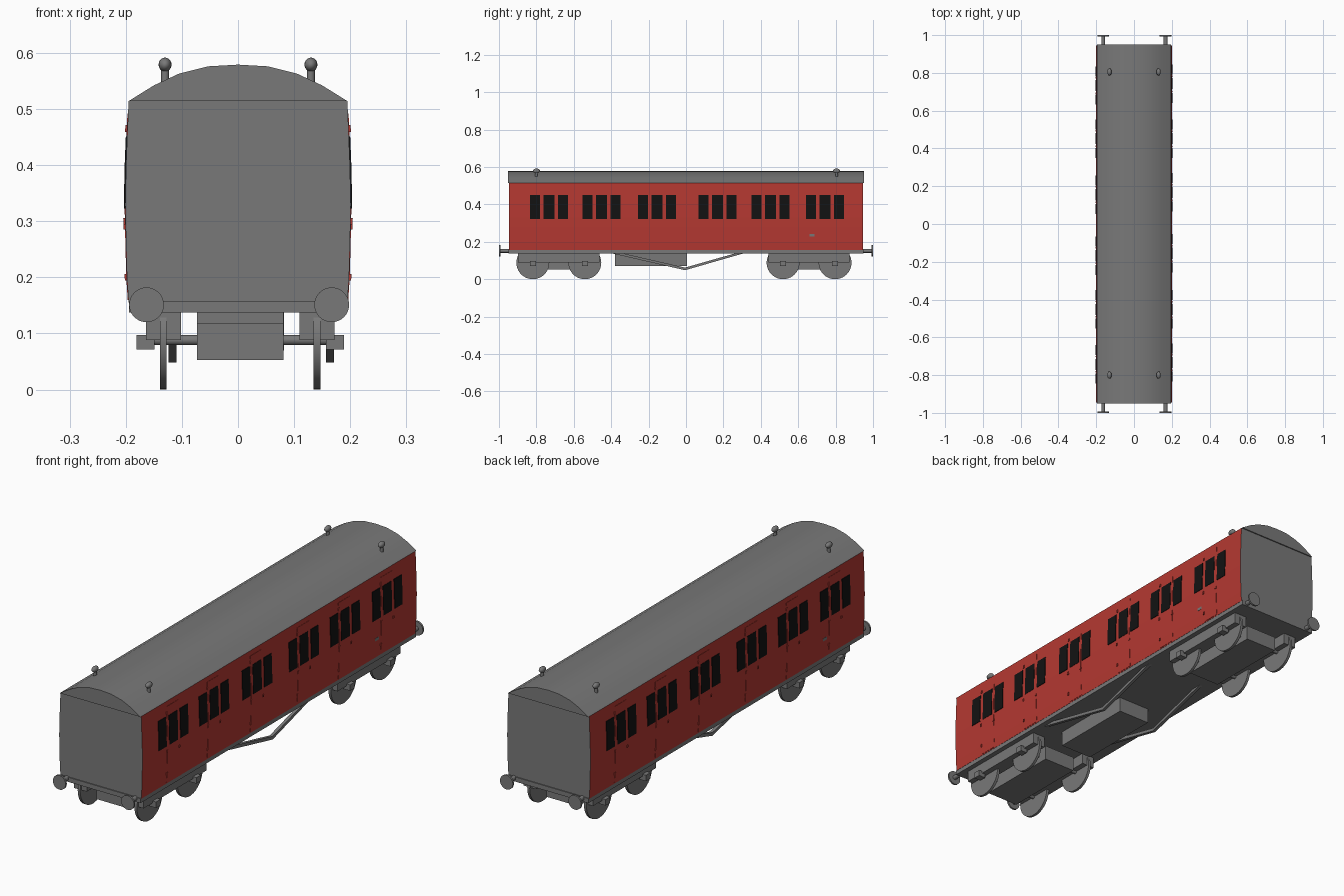
import bpy, bmesh, math
from mathutils import Vector, Matrix

if "Cube" in bpy.data.objects:
    bpy.data.objects.remove(bpy.data.objects["Cube"])


def material(name, rgb):
    m = bpy.data.materials.new(name)
    m.diffuse_color = (*rgb, 1)
    m.use_nodes = True
    m.node_tree.nodes["Principled BSDF"].inputs["Base Color"].default_value = m.diffuse_color
    return m


GREY = material("grey", (0.19, 0.19, 0.19))
RED = material("dark red", (0.46, 0.04, 0.031))
BLACK = material("window black", (0.006, 0.006, 0.006))


def finish(name, bm, *mats, smooth=False):
    bmesh.ops.recalc_face_normals(bm, faces=bm.faces)
    me = bpy.data.meshes.new(name)
    bm.to_mesh(me)
    bm.free()
    for m in mats:
        me.materials.append(m)
    ob = bpy.data.objects.new(name, me)
    bpy.context.collection.objects.link(ob)
    if smooth:
        bpy.ops.object.select_all(action='DESELECT')
        ob.select_set(True)
        bpy.context.view_layer.objects.active = ob
        bpy.ops.object.shade_smooth_by_angle(angle=math.radians(35))
    return ob


def add_box(bm, x, y, z):
    """Box from (min, max) pairs."""
    size = [b - a for a, b in (x, y, z)]
    mid = [(a + b) / 2 for a, b in (x, y, z)]
    bmesh.ops.create_cube(bm, size=1, matrix=Matrix.Translation(mid) @ Matrix.Diagonal((*size, 1)))


def add_rod(bm, a, b, r, sides=24):
    """Cylinder between two points."""
    a, b = Vector(a), Vector(b)
    d = b - a
    rot = Vector((0, 0, 1)).rotation_difference(d).to_matrix().to_4x4()
    bmesh.ops.create_cone(bm, cap_ends=True, segments=sides, radius1=r, radius2=r,
                          depth=d.length, matrix=Matrix.Translation((a + b) / 2) @ rot)


def add_prism(bm, section, y0, y1):
    """Extrude an x,z outline along y."""
    face = bm.faces.new([bm.verts.new((x, y0, z)) for x, z in section])
    ext = bmesh.ops.extrude_face_region(bm, geom=[face])["geom"]
    bmesh.ops.translate(bm, verts=[v for v in ext if isinstance(v, bmesh.types.BMVert)],
                        vec=(0, y1 - y0, 0))


# Bowed side profile (x, z), bottom to top
SIDE = [(0.195, 0.155), (0.198, 0.2), (0.2, 0.28), (0.201, 0.33), (0.1995, 0.40), (0.195, 0.514)]
ROOF = [(0.195, 0.514), (0.15, 0.542), (0.105, 0.563), (0.053, 0.576), (0, 0.579)]


def side_x(z):
    for (xa, za), (xb, zb) in zip(SIDE, SIDE[1:]):
        if z <= zb:
            return xa + (xb - xa) * (z - za) / (zb - za)
    return SIDE[-1][0]


def add_side_plate(bm, y, z, proud):
    """Thin plate following the bowed side, on the right and turned half round on the left."""
    zs = [z[0]] + [p[1] for p in SIDE if z[0] < p[1] < z[1]] + [z[1]]
    outer = [(side_x(h) + proud, h) for h in zs]
    inner = [(side_x(h) - 0.002, h) for h in reversed(zs)]
    add_prism(bm, outer + inner, *y)
    add_prism(bm, [(-a, h) for a, h in outer + inner], -y[1], -y[0])


# Coach body: red sides, grey ends
bm = bmesh.new()
add_prism(bm, SIDE + [(-x, z) for x, z in reversed(SIDE)], -0.946, 0.946)
bm.normal_update()
bmesh.ops.recalc_face_normals(bm, faces=bm.faces)
for f in bm.faces:
    f.material_index = 1 if abs(f.normal.x) > 0.9 else 0
finish("coach_body", bm, GREY, RED)

# Arched roof
bm = bmesh.new()
add_prism(bm, ROOF + [(-x, z) for x, z in reversed(ROOF[:-1])], -0.951, 0.951)
finish("roof", bm, GREY, smooth=True)

# Underframe
bm = bmesh.new()
add_box(bm, (-0.194, 0.194), (-0.95, 0.95), (0.137, 0.157))
finish("underframe", bm, GREY)

# Doors, hinges and windows in six compartments
doors, windows, hinges = bmesh.new(), bmesh.new(), bmesh.new()
for c in (-0.733, -0.452, -0.155, 0.168, 0.452, 0.743):
    add_side_plate(doors, (c - 0.041, c + 0.041), (0.16, 0.492), 0.0012)
    for off, half in ((-0.075, 0.0265), (0, 0.0295), (0.075, 0.0265)):
        add_side_plate(windows, (c + off - half, c + off + half), (0.323, 0.451), 0.0025)
    for h in (0.2, 0.3, 0.465):
        add_side_plate(hinges, (c - 0.045, c - 0.038), (h - 0.006, h + 0.006), 0.004)
    add_side_plate(hinges, (c + 0.036, c + 0.044), (0.285, 0.295), 0.004)
finish("doors", doors, RED)
finish("windows", windows, BLACK)
finish("door_fittings", hinges, RED)

# Small plates low on each side
bm = bmesh.new()
for y in (0.673, 0.72):
    add_side_plate(bm, (y - 0.013, y + 0.013), (0.229, 0.241), 0.001)
finish("side_plates", bm, GREY)

# Roof ventilators: stem with oval cap
bm = bmesh.new()
for x in (-0.13, 0.13):
    for y in (-0.8, 0.805):
        add_rod(bm, (x, y, 0.545), (x, y, 0.575), 0.007, 16)
        bmesh.ops.create_uvsphere(bm, u_segments=20, v_segments=12, radius=1,
                                  matrix=Matrix.Translation((x, y, 0.579)) @ Matrix.Diagonal((0.0115, 0.019, 0.0125, 1)))
finish("roof_ventilators", bm, GREY, smooth=True)

# Buffers
bm = bmesh.new()
for x in (-0.163, 0.167):
    for s in (-1, 1):
        add_rod(bm, (x, s * 0.93, 0.151), (x, s * 0.995, 0.151), 0.01, 16)
        add_rod(bm, (x, s * 0.992, 0.151), (x, s, 0.151), 0.031, 32)
finish("buffers", bm, GREY, smooth=True)

# Bogies with wheels, axles and axle boxes
MID = 0.004
for label, cy in (("front", -0.68), ("rear", 0.658)):
    frame, wheels = bmesh.new(), bmesh.new()
    add_box(frame, (MID - 0.077, MID + 0.077), (cy - 0.19, cy + 0.19), (0.053, 0.118))
    add_box(frame, (MID - 0.077, MID + 0.077), (cy - 0.06, cy + 0.06), (0.11, 0.14))
    for s in (-1, 1):
        x = MID + s * 0.137
        add_box(frame, (x - 0.031, x + 0.031), (cy - 0.217, cy + 0.217), (0.088, 0.139))
        for w in (-0.139, 0.139):
            b = MID + s * 0.169
            add_box(frame, (b - 0.016, b + 0.016), (cy + w - 0.016, cy + w + 0.016), (0.071, 0.097))
            add_rod(wheels, (x - 0.006, cy + w, 0.088), (x + 0.006, cy + w, 0.088), 0.088, 40)
    for w in (-0.139, 0.139):
        add_rod(wheels, (MID - 0.16, cy + w, 0.088), (MID + 0.16, cy + w, 0.088), 0.009, 16)
    finish(label + "_bogie_frame", frame, GREY)
    finish(label + "_wheels", wheels, GREY, smooth=True)

# Equipment box under the floor
bm = bmesh.new()
add_box(bm, (-0.073, 0.082), (-0.38, 0.005), (0.07, 0.14))
finish("equipment_box", bm, GREY)

# Truss bars: V-shaped outline extruded across x
bm = bmesh.new()
V = [(-0.406, 0.14), (-0.005, 0.048), (0.315, 0.14), (0.27, 0.14), (-0.005, 0.062), (-0.345, 0.14)]
for x in (-0.117, 0.164):
    face = bm.faces.new([bm.verts.new((x - 0.007, y, z)) for y, z in V])
    ext = bmesh.ops.extrude_face_region(bm, geom=[face])["geom"]
    bmesh.ops.translate(bm, verts=[v for v in ext if isinstance(v, bmesh.types.BMVert)], vec=(0.014, 0, 0))
finish("truss_bars", bm, GREY)
